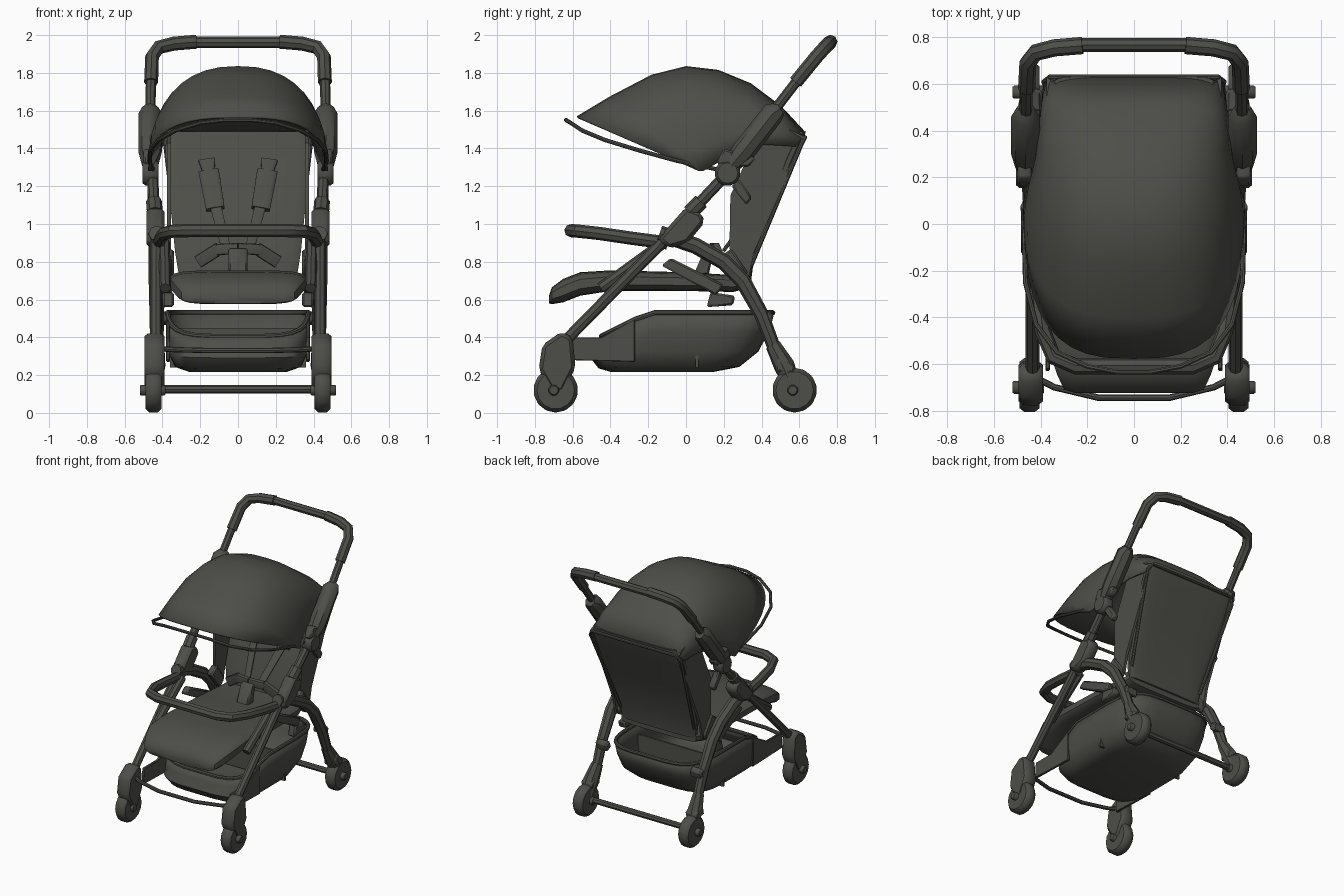
import bpy, bmesh, math
from mathutils import Vector

if "Cube" in bpy.data.objects:
    bpy.data.objects.remove(bpy.data.objects["Cube"])

mat = bpy.data.materials.new("charcoal")
mat.diffuse_color = (0.075, 0.077, 0.066, 1)
mat.use_nodes = True
mat.node_tree.nodes["Principled BSDF"].inputs["Base Color"].default_value = mat.diffuse_color


def finish(ob, mirror=False, thick=0.0, angle=40):
    """Material, optional thickness and left/right mirror, smooth shading."""
    ob.data.materials.clear()
    ob.data.materials.append(mat)
    bpy.ops.object.select_all(action='DESELECT')
    bpy.context.view_layer.objects.active = ob
    ob.select_set(True)
    if thick:
        m = ob.modifiers.new("thickness", 'SOLIDIFY')
        m.thickness, m.offset = thick, 0
    if mirror:
        ob.modifiers.new("mirror", 'MIRROR').use_mirror_merge = False
    bpy.ops.object.shade_smooth_by_angle(angle=math.radians(angle))
    return ob


def from_bmesh(name, bm, **kw):
    bmesh.ops.recalc_face_normals(bm, faces=bm.faces)
    me = bpy.data.meshes.new(name)
    bm.to_mesh(me)
    bm.free()
    ob = bpy.data.objects.new(name, me)
    bpy.context.collection.objects.link(ob)
    return finish(ob, **kw)


def tube(name, pts, r, radii=None, mirror=False, cross=False):
    """Round tube along points; cross=True reflects the path to the other side."""
    pts = [tuple(p) for p in pts]
    if cross:
        pts = pts + [(-x, y, z) for x, y, z in reversed(pts) if x > 0]
    cu = bpy.data.curves.new(name, 'CURVE')
    cu.dimensions, cu.bevel_depth, cu.bevel_resolution, cu.use_fill_caps = '3D', r, 2, True
    sp = cu.splines.new('POLY')
    sp.points.add(len(pts) - 1)
    for i, p in enumerate(pts):
        sp.points[i].co = (*p, 1)
        sp.points[i].radius = radii[i] if radii else 1
    ob = bpy.data.objects.new(name, cu)
    bpy.context.collection.objects.link(ob)
    bpy.ops.object.select_all(action='DESELECT')
    bpy.context.view_layer.objects.active = ob
    ob.select_set(True)
    bpy.ops.object.convert(target='MESH')
    return finish(bpy.context.view_layer.objects.active, mirror=mirror)


def prism(name, yz, x0, x1, bevel=0.01, mirror=True):
    """Side profile extruded across x."""
    bm = bmesh.new()
    f = bm.faces.new([bm.verts.new((x0, y, z)) for y, z in yz])
    g = bmesh.ops.extrude_face_region(bm, geom=[f])
    bmesh.ops.translate(bm, vec=(x1 - x0, 0, 0),
                        verts=[v for v in g['geom'] if isinstance(v, bmesh.types.BMVert)])
    if bevel:
        bmesh.ops.bevel(bm, geom=bm.edges[:], offset=bevel, segments=1, affect='EDGES')
    return from_bmesh(name, bm, mirror=mirror)


def loft(name, rings, closed=True, caps=(True, True), **kw):
    bm = bmesh.new()
    rows = [[bm.verts.new(p) for p in r] for r in rings]
    n = len(rows[0])
    for a, b in zip(rows, rows[1:]):
        for i in range(n if closed else n - 1):
            j = (i + 1) % n
            bm.faces.new((a[i], a[j], b[j], b[i]))
    if caps[0]:
        bm.faces.new(rows[0])
    if caps[1]:
        bm.faces.new(rows[-1])
    return from_bmesh(name, bm, **kw)


def oval(a, b, n=20, p=0.5):
    """Rounded-rectangle ring as (u, v) pairs."""
    out = []
    for i in range(n):
        t = 2 * math.pi * (i + 0.5) / n
        c, s = math.cos(t), math.sin(t)
        out.append((a * math.copysign(abs(c) ** p, c), b * math.copysign(abs(s) ** p, s)))
    return out


def disc(name, x0, x1, y, z, r, n=14, bevel=0.02):
    prism(name, [(y + r * math.cos(2 * math.pi * i / n), z + r * math.sin(2 * math.pi * i / n))
                 for i in range(n)], x0, x1, bevel)


# wheels, hubs and axle
for label, y in (("front", -0.69), ("rear", 0.575)):
    disc(label + "_wheel", 0.405, 0.49, y, 0.12, 0.12)
    disc(label + "_hub", 0.385, 0.52, y - 0.01, 0.12, 0.03, 8, 0.006)
tube("rear_axle", [(0.40, 0.56, 0.125)], 0.022, cross=True)

# wheel forks
prism("front_fork", [(-0.78, 0.23), (-0.76, 0.36), (-0.66, 0.43), (-0.60, 0.40), (-0.585, 0.24),
                     (-0.65, 0.11), (-0.71, 0.11)], 0.39, 0.495, 0.02)
tube("rear_fork", [(0.43, 0.46, 0.36), (0.44, 0.52, 0.25), (0.445, 0.575, 0.12)], 0.045,
     [0.9, 1.25, 0.9], mirror=True)
prism("rear_fender", [(0.47, 0.22), (0.49, 0.31), (0.58, 0.25), (0.57, 0.21)], 0.395, 0.49, 0.01)

# frame sides
tube("front_leg", [(0.435, -0.66, 0.36), (0.435, -0.1, 0.93), (0.455, 0.24, 1.29)], 0.03, mirror=True)
tube("rear_leg", [(0.43, -0.14, 0.95), (0.43, 0.05, 0.885), (0.43, 0.2, 0.80), (0.43, 0.30, 0.70),
                  (0.43, 0.40, 0.52), (0.43, 0.48, 0.31)], 0.043, [1, 1, 1, 1, 0.9, 0.8], mirror=True)
prism("fold_joint", [(-0.15, 0.92), (-0.09, 0.87), (0.01, 0.90), (0.10, 1.01), (0.08, 1.06),
                     (0.0, 1.09)], 0.39, 0.485, 0.02)
tube("lower_sleeve", [(0.44, 0.02, 1.06), (0.445, 0.08, 1.12)], 0.042, mirror=True)
disc("canopy_hub", 0.42, 0.505, 0.22, 1.27, 0.07, 12, 0.015)
prism("hub_lever", [(0.24, 1.2), (0.28, 1.24), (0.35, 1.14), (0.32, 1.1)], 0.43, 0.48)
prism("hub_arm", [(0.16, 1.32), (0.20, 1.40), (0.37, 1.35), (0.33, 1.30)], 0.44, 0.50)
tube("upper_sleeve", [(0.465, 0.24, 1.31), (0.465, 0.30, 1.38), (0.465, 0.46, 1.585), (0.465, 0.50, 1.61)],
     0.062, [0.7, 1, 1, 0.6], mirror=True)

# push handle
tube("handle_tube", [(0.465, 0.42, 1.54), (0.46, 0.62, 1.80)], 0.027, mirror=True)
tube("handle_grip", [(0.46, 0.58, 1.75), (0.455, 0.69, 1.885), (0.42, 0.735, 1.935),
                     (0.34, 0.755, 1.955), (0.22, 0.765, 1.965)], 0.037, mirror=True)
tube("handle_centre", [(0.24, 0.768, 1.962)], 0.03, cross=True)

# bumper bar
tube("bumper_bar", [(0.42, -0.10, 0.90), (0.41, -0.29, 0.925), (0.39, -0.46, 0.95), (0.345, -0.57, 0.962),
                    (0.25, -0.61, 0.965)], 0.035, cross=True)

# seat cushion and leg rest: y, half width, bottom, top
seat = [(-0.725, 0.25, 0.58, 0.62), (-0.71, 0.30, 0.575, 0.665), (-0.65, 0.33, 0.585, 0.71),
        (-0.56, 0.36, 0.62, 0.745), (-0.40, 0.36, 0.645, 0.755), (0.0, 0.35, 0.645, 0.745),
        (0.25, 0.34, 0.64, 0.73), (0.33, 0.32, 0.66, 0.74)]
loft("seat", [[(u, y, (b + t) / 2 + v) for u, v in oval(w, (t - b) / 2)] for y, w, b, t in seat])

# backrest: z, half width, centre y
back = [(0.70, 0.31, 0.315), (0.85, 0.335, 0.335), (1.1, 0.36, 0.445), (1.35, 0.385, 0.55),
        (1.44, 0.385, 0.59), (1.49, 0.34, 0.605)]
loft("backrest", [[(u, y + v, z) for u, v in oval(w, 0.03)] for z, w, y in back])
prism("backrest_wing", [(0.23, 0.87), (0.33, 0.71), (0.36, 0.85), (0.63, 1.46), (0.55, 1.5), (0.36, 1.43),
                        (0.235, 1.15)], 0.355, 0.375, 0)
tube("back_rim", [(0.31, 0.345, 0.78), (0.385, 0.61, 1.42), (0.36, 0.63, 1.46)], 0.012, cross=True)

# canopy fabric ribs: crown y, crown z, base y, base z, half width, squareness
ribs = [(-0.575, 1.565, 0.07, 1.28, 0.465, 0.70), (-0.40, 1.67, 0.075, 1.28, 0.47, 0.75),
        (-0.18, 1.785, 0.085, 1.28, 0.47, 0.8), (0.0, 1.83, 0.10, 1.285, 0.465, 0.85),
        (0.17, 1.81, 0.16, 1.32, 0.45, 0.8), (0.34, 1.74, 0.26, 1.38, 0.42, 0.72),
        (0.50, 1.62, 0.42, 1.42, 0.40, 0.6), (0.63, 1.48, 0.58, 1.41, 0.385, 0.5)]
rings = []
for cy, cz, by, bz, w, p in ribs:
    row = []
    for i in range(21):
        t = math.pi * i / 20
        c, s = math.cos(t), max(math.sin(t), 0) ** p
        row.append((w * math.copysign(abs(c) ** p, c), by + (cy - by) * s, bz + (cz - bz) * s))
    rings.append(row)
loft("canopy", rings, closed=False, caps=(False, False), thick=0.012, angle=60)
tube("canopy_hoop", [(0.45, 0.16, 1.29), (0.47, -0.05, 1.335), (0.465, -0.25, 1.39), (0.42, -0.43, 1.445),
                     (0.33, -0.55, 1.495), (0.2, -0.61, 1.535), (0.07, -0.635, 1.55)], 0.011, cross=True)

# shopping basket: z, front y, back y, half width
levels = [(0.225, -0.40, 0.15, 0.26), (0.25, -0.46, 0.28, 0.33), (0.33, -0.50, 0.38, 0.365),
          (0.43, -0.47, 0.43, 0.375), (0.53, -0.45, 0.46, 0.375)]
rings = []
for k, (z, y0, y1, w) in enumerate(levels):
    row = []
    for u, v in oval(w, (y1 - y0) / 2, 28, 0.45):
        y = (y0 + y1) / 2 + v
        row.append((u, y, z - max(0, -0.2 - y) * 0.5 * (k / 4) ** 2))
    rings.append(row)
loft("basket", rings, caps=(True, False), thick=0.015, angle=50)
tube("basket_rim", [rings[-1][i % 28] for i in range(29)], 0.014)
prism("basket_divider", [(0.05, 0.24), (0.05, 0.45), (0.065, 0.45), (0.065, 0.24)], 0, 0.36, 0)
prism("basket_strap", [(-0.63, 0.28), (-0.62, 0.40), (-0.45, 0.40), (-0.27, 0.5), (-0.27, 0.27)],
      0.36, 0.38, 0.004)
prism("basket_mount", [(0.40, 0.49), (0.42, 0.54), (0.465, 0.52), (0.45, 0.46)], 0.35, 0.45)
tube("front_wire", [(0.42, -0.66, 0.34), (0.34, -0.70, 0.335), (0.15, -0.745, 0.33)], 0.014, cross=True)

# seat supports under the frame
tube("seat_strut", [(0.385, -0.45, 0.66), (0.39, -0.12, 0.90)], 0.03, mirror=True)
prism("seat_bracket", [(-0.13, 0.78), (-0.08, 0.82), (0.20, 0.68), (0.16, 0.62)], 0.35, 0.40)
prism("seat_foot", [(0.11, 0.56), (0.13, 0.64), (0.26, 0.62), (0.25, 0.57)], 0.34, 0.40)
prism("recline_latch", [(0.17, 0.82), (0.24, 0.87), (0.33, 0.74), (0.28, 0.68)], 0.34, 0.39)


# harness: flat slabs between two points in x and z
def slab(name, a, b, w0, w1, d):
    a, b = Vector(a), Vector(b)
    run = (b - a).normalized()
    side = run.cross(Vector((0, 1, 0))).normalized()
    out = run.cross(side)
    loft(name, [[p + side * u + out * v for u, v in oval(w, d, 12, 0.4)]
                for p, w in ((a, w0), (b, w1))], mirror=True)


slab("shoulder_pad", (0.12, 0.37, 1.08), (0.155, 0.46, 1.28), 0.05, 0.055, 0.022)
slab("shoulder_strap_top", (0.155, 0.455, 1.27), (0.165, 0.49, 1.34), 0.03, 0.045, 0.015)
slab("shoulder_strap", (0.06, 0.20, 0.86), (0.12, 0.375, 1.10), 0.025, 0.03, 0.008)
slab("waist_strap", (0.10, 0.16, 0.87), (0.21, 0.19, 0.80), 0.035, 0.035, 0.018)
slab("waist_link", (0.0, 0.14, 0.87), (0.11, 0.16, 0.865), 0.03, 0.03, 0.018)
prism("crotch_strap", [(0.04, 0.73), (0.10, 0.87), (0.15, 0.87), (0.12, 0.73)], -0.05, 0.05, 0.01, False)
